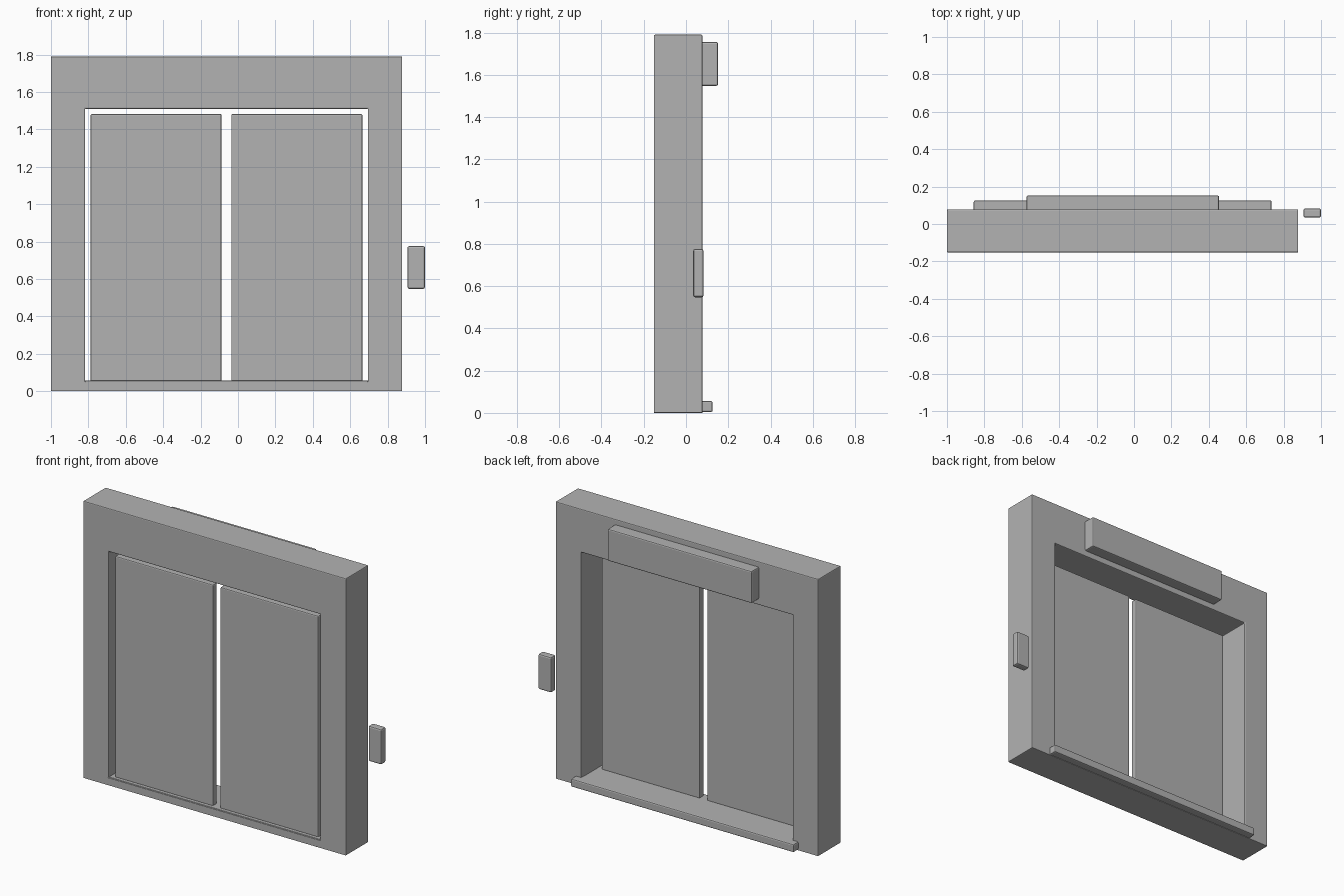
import bpy, bmesh

if "Cube" in bpy.data.objects:
    bpy.data.objects.remove(bpy.data.objects["Cube"])

grey = bpy.data.materials.new("plain grey")
grey.diffuse_color = (0.45, 0.45, 0.45, 1)
grey.use_nodes = True
grey.node_tree.nodes["Principled BSDF"].inputs["Base Color"].default_value = grey.diffuse_color


def finish(name, bm, bevel):
    bmesh.ops.recalc_face_normals(bm, faces=bm.faces)
    mesh = bpy.data.meshes.new(name)
    bm.to_mesh(mesh)
    bm.free()
    mesh.materials.append(grey)
    ob = bpy.data.objects.new(name, mesh)
    bpy.context.collection.objects.link(ob)
    mod = ob.modifiers.new("soft edges", 'BEVEL')
    mod.width = bevel
    mod.segments = 2
    mod.limit_method = 'ANGLE'
    return ob


def box(name, x, y, z, bevel):
    bm = bmesh.new()
    bmesh.ops.create_cube(bm, size=1)
    for v in bm.verts:
        v.co = [(r[0] + r[1]) / 2 + c * (r[1] - r[0]) for r, c in zip((x, y, z), v.co)]
    return finish(name, bm, bevel)


def rect(x, z):
    return [(x[0], z[0]), (x[1], z[0]), (x[1], z[1]), (x[0], z[1])]


# Door frame: a rectangular ring extruded front to back
FRONT, BACK = -0.152, 0.078
bm = bmesh.new()
outer = rect((-1.0, 0.878), (0.0, 1.79))
inner = rect((-0.818, 0.695), (0.05, 1.51))
rings = [[bm.verts.new((px, y, pz)) for px, pz in loop]
         for y in (FRONT, BACK) for loop in (outer, inner)]
of, inf, ob_, inb = rings
for i in range(4):
    j = (i + 1) % 4
    for a, b in ((of, inf), (ob_, inb), (of, ob_), (inf, inb)):
        bm.faces.new((a[i], a[j], b[j], b[i]))
finish("door_frame", bm, 0.005)

# Sliding door panels, set near the front of the opening
for name, x in (("left_door", (-0.788, -0.088)), ("right_door", (-0.036, 0.665))):
    box(name, x, (-0.13, -0.087), (0.05, 1.482), 0.007)

# Threshold running through the opening and out at the back
box("threshold_inside", (-0.818, 0.695), (-0.15, 0.09), (0.01, 0.056), 0.004)
box("threshold_lip", (-0.857, 0.736), (0.04, 0.126), (0.004, 0.056), 0.008)

# Header panel above the opening at the back
box("header_panel", (-0.575, 0.455), (0.06, 0.152), (1.548, 1.755), 0.008)

# Call button plate beside the frame
box("call_panel", (0.906, 1.0), (0.034, 0.083), (0.547, 0.776), 0.01)
